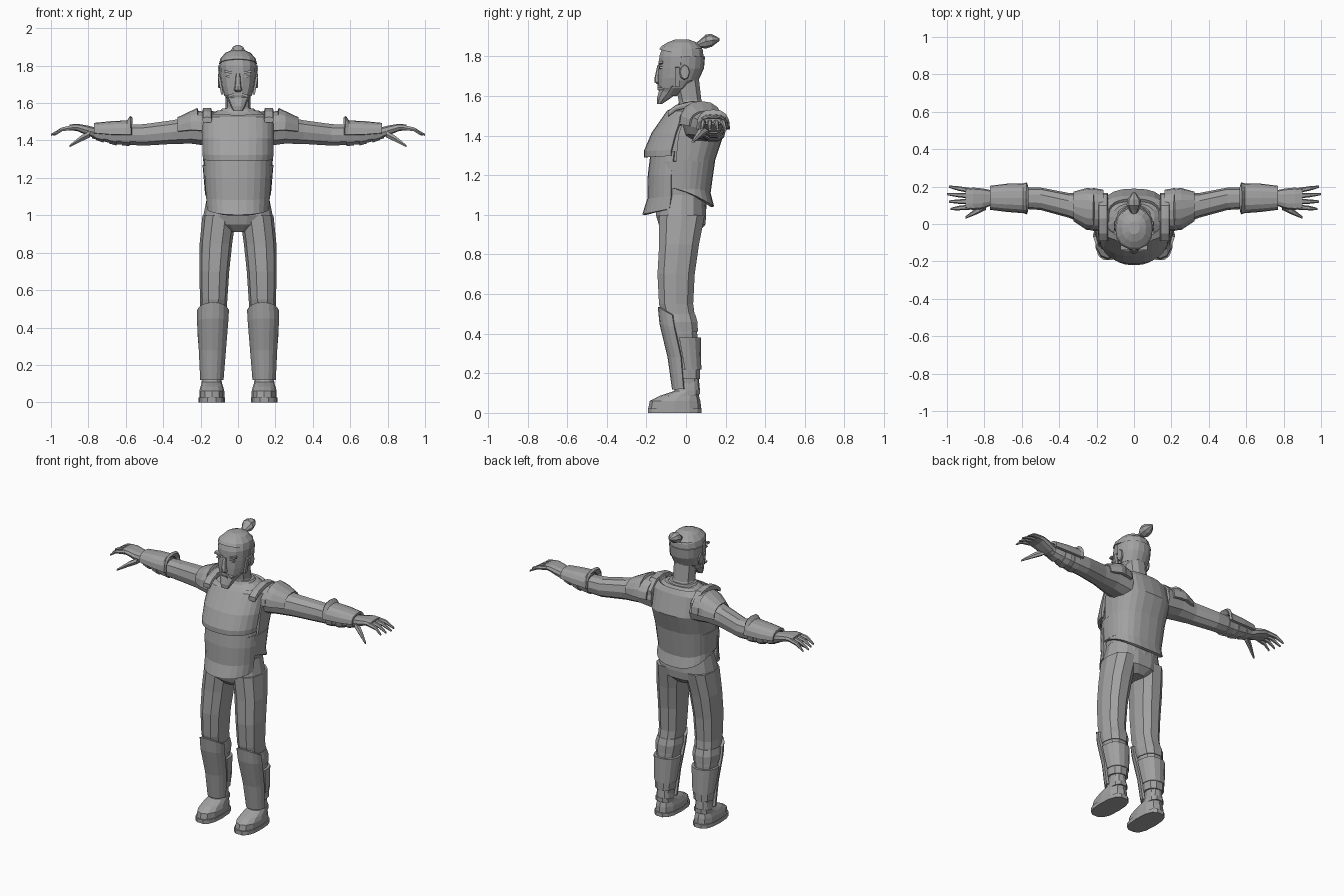
import bpy, bmesh, math
from mathutils import Matrix

old = bpy.data.objects.get("Cube")
if old:
    bpy.data.objects.remove(old, do_unlink=True)

grey = (.36, .36, .36, 1)
clay = bpy.data.materials.new("plain_grey")
clay.use_nodes = True
clay.diffuse_color = grey
clay.node_tree.nodes["Principled BSDF"].inputs["Base Color"].default_value = grey

FRONT, BACK, TOP = (195, 345), (-10, 190), (0, 180)


def finish(name, bm, mirror, thick=0):
    """Turn a bmesh into an object, optionally thickened and mirrored."""
    bmesh.ops.recalc_face_normals(bm, faces=bm.faces[:])
    mesh = bpy.data.meshes.new(name)
    bm.to_mesh(mesh)
    bm.free()
    mesh.materials.append(clay)
    ob = bpy.data.objects.new(name, mesh)
    bpy.context.collection.objects.link(ob)
    if thick:
        solid = ob.modifiers.new("thickness", 'SOLIDIFY')
        solid.thickness, solid.offset = thick, 0
    if mirror:
        ob.modifiers.new("mirror", 'MIRROR')


def ring(x=0, y=0, z=0, wide=.1, deep=None, tilt=0):
    """One cross-section: its centre, two radii and a lean along the axis."""
    return (x, y, z, wide, deep or wide, tilt)


def fit(at, gap=.01, flare=0, tilt=0):
    """Where a piece of armour sits on a body part, and how far it stands off."""
    return (at, gap, flare, tilt)


def loft(name, axis, rings, sides=10, square=.85, arc=None, mirror=False, thick=.016):
    """Skin a row of rings as a closed solid, or as a shell when an arc is given."""
    bm = bmesh.new()
    k = 'xyz'.index(axis)
    u, v = [i for i in range(3) if i != k]
    start, end = arc or (0, 360)
    count = sides + 1 if arc else sides
    rows = []
    for *centre, wide, deep, tilt in rings:
        row = []
        for i in range(count):
            angle = math.radians(start + (end - start) * i / sides)
            c, s = math.cos(angle), math.sin(angle)
            co = list(centre)
            co[u] += wide * math.copysign(abs(c) ** square, c)
            co[v] += deep * math.copysign(abs(s) ** square, s)
            co[k] += tilt * s
            row.append(bm.verts.new(co))
        rows.append(row)
    for low, high in zip(rows, rows[1:]):
        for i in range(sides):
            j = (i + 1) % count
            bm.faces.new((low[i], low[j], high[j], high[i]))
    if not arc:
        bm.faces.new(rows[0])
        bm.faces.new(rows[-1])
    finish(name, bm, mirror, thick if arc else 0)


def wrap(name, axis, body, fits, **look):
    """Loft a piece that follows the cross-sections of a body part."""
    k = 'xyz'.index(axis)
    rings = []
    for at, gap, flare, tilt in fits:
        a, b = next(pair for pair in zip(body, body[1:]) if at <= pair[1][k])
        f = (at - a[k]) / (b[k] - a[k])
        x, y, z, wide, deep, _ = [p + (q - p) * f for p, q in zip(a, b)]
        rings.append(ring(x, y, z, wide + gap, deep + gap + flare, tilt))
    loft(name, axis, rings, **look)


def block(name, at, size, turn=0, mirror=False):
    bm = bmesh.new()
    bmesh.ops.create_cube(bm, size=1, matrix=Matrix.Translation(at)
                          @ Matrix.Rotation(math.radians(turn), 4, 'Y')
                          @ Matrix.Diagonal((*size, 1)))
    finish(name, bm, mirror)


# Trunk
torso = [ring(z=1, y=-.02, wide=.15, deep=.12),
         ring(z=1.2, y=-.02, wide=.165, deep=.135),
         ring(z=1.36, wide=.18, deep=.155),
         ring(z=1.52, y=.03, wide=.18, deep=.11),
         ring(z=1.56, y=.04, wide=.11, deep=.07)]
loft("torso", 'z', torso, sides=16, square=.8)
loft("pelvis", 'z', [ring(z=.91, y=-.02, wide=.06, deep=.08),
                     ring(z=.95, y=-.02, wide=.16, deep=.12),
                     ring(z=1, y=-.025, wide=.185, deep=.13),
                     ring(z=1.1, y=-.02, wide=.165, deep=.12)], sides=14)

# Trunk armour
wrap("breastplate", 'z', torso,
     [fit(1.3, flare=.04, tilt=.01), fit(1.33, flare=.04, tilt=.01),
      fit(1.41, flare=.025), fit(1.52), fit(1.54, tilt=.01)],
     sides=12, square=.8, arc=FRONT)
wrap("belly_plate", 'z', torso,
     [fit(1.04, flare=.06, tilt=.04), fit(1.1, flare=.03, tilt=.02),
      fit(1.2, flare=.02), fit(1.32, gap=0, flare=.015)],
     sides=12, arc=FRONT)
wrap("back_plate", 'z', torso,
     [fit(1.12, flare=.015, tilt=-.08), fit(1.15, gap=.005, tilt=-.04),
      fit(1.28, gap=.005), fit(1.4, gap=.005, flare=.025), fit(1.52, gap=.005), fit(1.55)],
     sides=14, square=.75, arc=BACK)
wrap("side_wraps", 'z', torso, [fit(1.13), fit(1.27)],
     sides=6, arc=(-35, 35), mirror=True)
loft("shoulder_straps", 'y',
     [ring(x=.165, y=y, z=z, wide=.025, deep=.015)
      for y, z in ((-.09, 1.51), (-.05, 1.54), (.03, 1.56), (.1, 1.55), (.16, 1.49))],
     sides=8, square=.4, mirror=True)
loft("collar", 'z', [ring(z=1.53, y=.03, wide=.12, deep=.085),
                     ring(z=1.57, y=.03, wide=.085, deep=.065)], sides=12)

# Arms
arms = [ring(x=.14, y=.07, z=1.45, wide=.095, deep=.085),
        ring(x=.25, y=.08, z=1.455, wide=.085, deep=.075),
        ring(x=.35, y=.1, z=1.445, wide=.066),
        ring(x=.5, y=.135, z=1.43, wide=.06),
        ring(x=.66, y=.14, z=1.43, wide=.055, deep=.052),
        ring(x=.78, y=.14, z=1.44, wide=.04, deep=.03)]
loft("arms", 'x', arms, mirror=True)

# Arm armour
wrap("inner_shoulder_pads", 'x', arms, [fit(.165), fit(.22, gap=.02)],
     sides=8, arc=TOP, mirror=True)
wrap("outer_shoulder_pads", 'x', arms,
     [fit(.215, gap=.015, flare=.02), fit(.25, gap=.02), fit(.32, gap=0)],
     sides=8, arc=TOP, mirror=True)
wrap("bracer_plates", 'x', arms,
     [fit(.57, gap=.02, flare=.02), fit(.59, gap=.015), fit(.68, gap=.015), fit(.77, gap=.015)],
     sides=8, square=.75, arc=TOP, mirror=True)
for i in range(3):
    start = .58 + .07 * i
    wrap(f"forearm_straps_{i + 1}", 'x', arms, [fit(start, gap=.007), fit(start + .04, gap=.004)],
         mirror=True)

# Hands
loft("palms", 'x', [ring(x=.76, y=.14, z=1.44, wide=.04, deep=.03),
                    ring(x=.81, y=.135, z=1.455, wide=.055, deep=.027),
                    ring(x=.86, y=.135, z=1.47, wide=.06, deep=.02),
                    ring(x=.9, y=.135, z=1.47, wide=.055, deep=.016)],
     square=.7, mirror=True)
for i, finger in enumerate(("little", "ring", "middle", "index")):
    root, end = .18 - .03 * i, .2 - .04 * i
    loft(finger + "_fingers", 'x',
         [ring(x=.88, y=root, z=1.47, wide=.014),
          ring(x=.94, y=(root + end) / 2, z=1.46, wide=.012),
          ring(x=1 - .01 * abs(i - 1), y=end, z=1.43, wide=.006)],
         sides=6, mirror=True)
loft("thumbs", 'x', [ring(x=.79, y=.1, z=1.435, wide=.024, deep=.02),
                     ring(x=.84, y=.07, z=1.41, wide=.018),
                     ring(x=.9, y=.035, z=1.37, wide=.007)], sides=6, mirror=True)

# Legs
legs = [ring(z=.1, x=.14, y=.015, wide=.045),
        ring(z=.28, x=.137, y=.005, wide=.057, deep=.06),
        ring(z=.4, x=.137, y=-.02, wide=.07, deep=.08),
        ring(z=.55, x=.13, y=-.05, wide=.073, deep=.09),
        ring(z=.7, x=.127, y=-.05, wide=.08, deep=.098),
        ring(z=.85, x=.118, y=-.035, wide=.087, deep=.105),
        ring(z=1, x=.1, y=-.02, wide=.09, deep=.12)]
loft("legs", 'z', legs, mirror=True)

# Leg armour
wrap("greaves", 'z', legs, [fit(.12, flare=.02), fit(.28, flare=.02),
                            fit(.43, gap=.008, flare=.01, tilt=-.02),
                            fit(.48, gap=.008, flare=.005, tilt=-.055)],
     sides=8, arc=FRONT, mirror=True)
wrap("calf_guards", 'z', legs, [fit(.22, gap=.006), fit(.38, gap=.006)],
     sides=8, arc=BACK, mirror=True)
wrap("knee_straps", 'z', legs, [fit(.41, gap=.005), fit(.46), fit(.5, gap=.003)], mirror=True)
wrap("ankle_straps", 'z', legs, [fit(.17), fit(.22)], mirror=True)

# Shoes
loft("shoe_soles", 'z', [ring(z=z, x=.14, y=-.057, wide=.07, deep=.138) for z in (0, .025)],
     sides=14, square=.75, mirror=True)
loft("shoes", 'z', [ring(z=.02, x=.14, y=-.057, wide=.067, deep=.134),
                    ring(z=.06, x=.14, y=-.055, wide=.067, deep=.128),
                    ring(z=.085, x=.14, y=-.035, wide=.06, deep=.1),
                    ring(z=.11, x=.14, y=.005, wide=.052, deep=.066),
                    ring(z=.17, x=.14, y=.015, wide=.044, deep=.05)],
     sides=12, mirror=True)
loft("shoe_cuffs", 'z', [ring(z=z, x=.14, y=.01, wide=.055, deep=.064, tilt=.01)
                         for z in (.085, .11)], mirror=True)

# Head and hair
head = [ring(z=1.6, y=-.085, wide=.04),
        ring(z=1.64, y=-.06, wide=.073, deep=.08),
        ring(z=1.69, y=-.036, wide=.09, deep=.105),
        ring(z=1.74, y=-.028, wide=.097, deep=.112),
        ring(z=1.8, y=-.024, wide=.1, deep=.113),
        ring(z=1.84, y=-.02, wide=.09, deep=.104),
        ring(z=1.87, y=-.02, wide=.06, deep=.07),
        ring(z=1.885, y=-.02, wide=.025, deep=.03)]
loft("head", 'z', head, sides=14, square=.9)
loft("neck", 'z', [ring(z=1.53, y=.035, wide=.085, deep=.07),
                   ring(z=1.58, y=.02, wide=.066, deep=.06),
                   ring(z=1.7, wide=.066)])
wrap("hair", 'z', head, [fit(1.81, gap=.004, tilt=-.025), fit(1.84, gap=.004, tilt=-.01),
                         fit(1.87, gap=.005), fit(1.885, gap=.005)], sides=14, square=.9)
wrap("nape_hair", 'z', head, [fit(1.68, gap=0), fit(1.74, gap=.003), fit(1.8, gap=.003)],
     square=.9, arc=TOP, thick=.008)
loft("topknot", 'y', [ring(y=.05, z=1.855, wide=.012),
                      ring(y=.075, z=1.865, wide=.026, deep=.022),
                      ring(y=.1, z=1.875, wide=.04, deep=.036),
                      ring(y=.13, z=1.88, wide=.036, deep=.032),
                      ring(y=.17, z=1.885, wide=.006)], sides=8, square=1)
loft("ears", 'x', [ring(x=.088, y=-.012, z=1.715, wide=.016, deep=.03),
                   ring(x=.1, y=-.008, z=1.72, wide=.026, deep=.04),
                   ring(x=.108, y=-.006, z=1.72, wide=.022, deep=.035)],
     sides=8, square=1, mirror=True)

# Face
loft("nose", 'z', [ring(z=1.66, y=-.136, wide=.014, deep=.01),
                   ring(z=1.67, y=-.14, wide=.022, deep=.02),
                   ring(z=1.69, y=-.142, wide=.017),
                   ring(z=1.757, y=-.136, wide=.011, deep=.008)], sides=8)
loft("beard", 'z', [ring(z=1.558, y=-.134, wide=.026, deep=.012),
                    ring(z=1.585, y=-.115, wide=.04, deep=.034),
                    ring(z=1.62, y=-.088, wide=.056, deep=.052),
                    ring(z=1.65, y=-.07, wide=.078, deep=.05)])
block("brows", at=(.045, -.128, 1.765), size=(.06, .024, .012), turn=-12, mirror=True)
block("eyes", at=(.044, -.125, 1.742), size=(.038, .02, .01), turn=-5, mirror=True)
block("moustache", at=(.025, -.133, 1.645), size=(.058, .022, .013), turn=18, mirror=True)
block("lower_lip", at=(0, -.128, 1.628), size=(.036, .02, .009))
block("sideburns", at=(.093, -.045, 1.695), size=(.012, .022, .1), turn=10, mirror=True)
